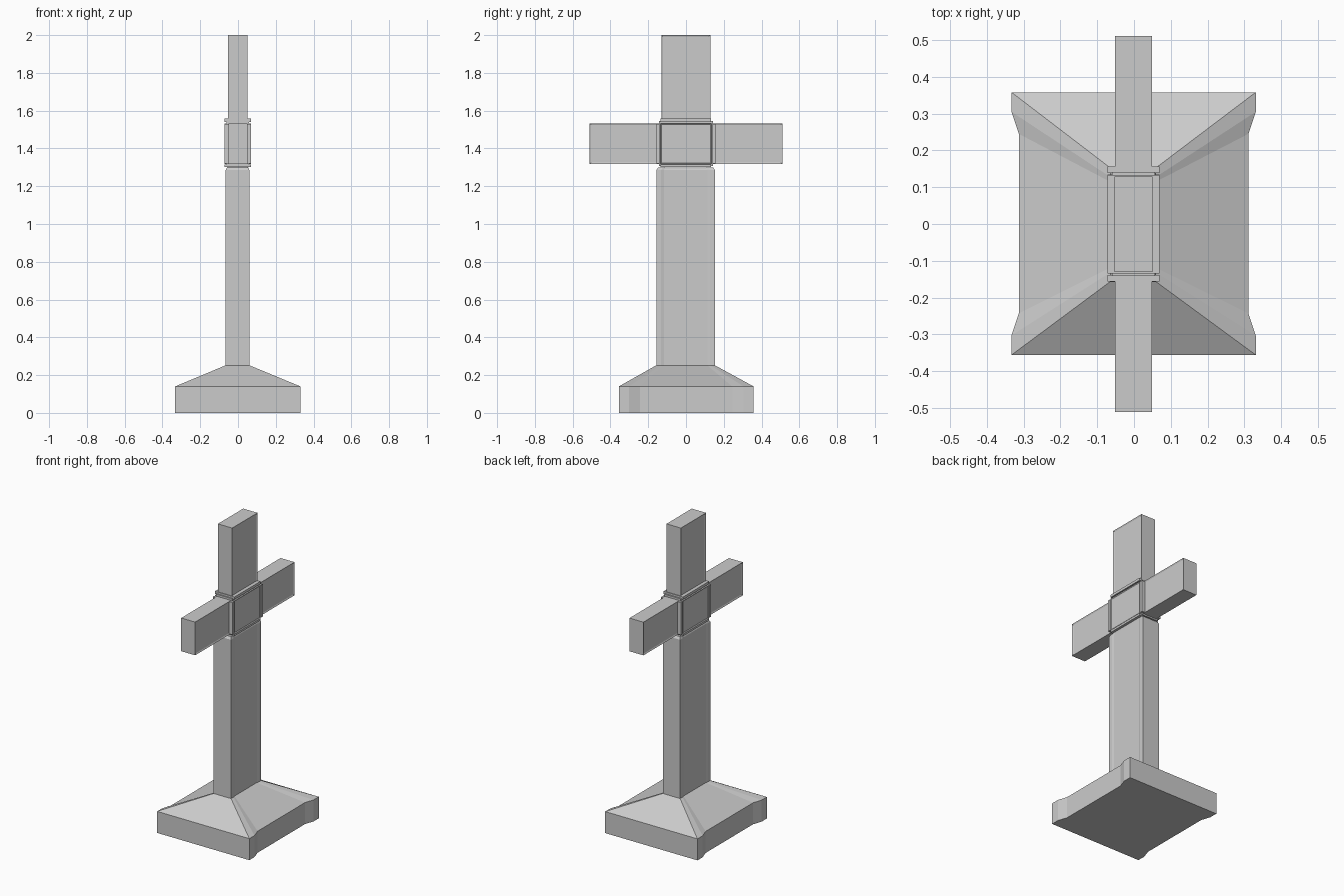
import bpy, bmesh

if "Cube" in bpy.data.objects:
    bpy.data.objects.remove(bpy.data.objects["Cube"])


def finish(name, bm):
    bmesh.ops.recalc_face_normals(bm, faces=bm.faces[:])
    mesh = bpy.data.meshes.new(name)
    bm.to_mesh(mesh)
    bm.free()
    obj = bpy.data.objects.new(name, mesh)
    bpy.context.collection.objects.link(obj)
    return obj


def loft(name, rings):
    """Stack horizontal rings of equal point count and cap both ends."""
    bm = bmesh.new()
    loops = [[bm.verts.new(p) for p in ring] for ring in rings]
    n = len(loops[0])
    for a, b in zip(loops, loops[1:]):
        for i in range(n):
            j = (i + 1) % n
            bm.faces.new((a[i], a[j], b[j], b[i]))
    bm.faces.new(loops[0][::-1])
    bm.faces.new(loops[-1])
    return finish(name, bm)


def recessed(z, x0, x1, y0, y1, lip, slope, depth):
    """Rectangle whose two x sides are set back between the corners."""
    a, b = lip, lip + slope
    right = [(x1, y0), (x1, y0 + a), (x1 - depth, y0 + b),
             (x1 - depth, y1 - b), (x1, y1 - a), (x1, y1)]
    left = [(x0, y1), (x0, y1 - a), (x0 + depth, y1 - b),
            (x0 + depth, y0 + b), (x0, y0 + a), (x0, y0)]
    return [(x, y, z) for x, y in right + left]


def box(name, x, y, z, inset=0.0, depth=0.0):
    """Box from (min, max) ranges, optionally with sunk panels on the x faces."""
    bm = bmesh.new()
    bmesh.ops.create_cube(bm, size=1)
    for v in bm.verts:
        v.co = [r[0] if c < 0 else r[1] for c, r in zip(v.co, (x, y, z))]
    if inset:
        bm.normal_update()
        sides = [f for f in bm.faces if abs(f.normal.x) > 0.9]
        bmesh.ops.inset_individual(bm, faces=sides, thickness=inset, depth=-depth)
    return finish(name, bm)


# Plinth with set-back sides and sloping top
foot = (-0.333, 0.331, -0.356, 0.358, 0.053, 0.06, 0.02)
shaft = (-0.065, 0.06, -0.157, 0.153, 0.025, 0.015, 0.004)
loft("plinth", [recessed(0, *foot), recessed(0.14, *foot), recessed(0.252, *shaft)])

# Shaft with chamfered top
loft("shaft", [recessed(0.25, *shaft), recessed(1.285, *shaft),
               recessed(1.3, -0.058, 0.054, -0.147, 0.143, 0.025, 0.015, 0.004)])
box("shaft_neck", (-0.055, 0.052), (-0.115, 0.112), (1.29, 1.33))

# Arms and upper post
box("cross_arm", (-0.051, 0.049), (-0.511, 0.511), (1.317, 1.533), 0.012, 0.004)
box("upper_post", (-0.053, 0.05), (-0.131, 0.129), (1.5, 2.0), 0.012, 0.004)

# Crossing block with a thin collar facing each arm
bx = (-0.072, 0.069)
box("crossing_block", bx, (-0.135, 0.135), (1.317, 1.533), 0.008, 0.004)
for side, name in ((-1, "front"), (1, "back")):
    box(name + "_collar", bx, tuple(sorted((side * 0.139, side * 0.156))), (1.32, 1.53))
box("upper_collar", bx, (-0.135, 0.133), (1.541, 1.558))
box("lower_collar", bx, (-0.135, 0.133), (1.303, 1.316))
box("crossing_core", (-0.06, 0.057), (-0.142, 0.142), (1.308, 1.546))
